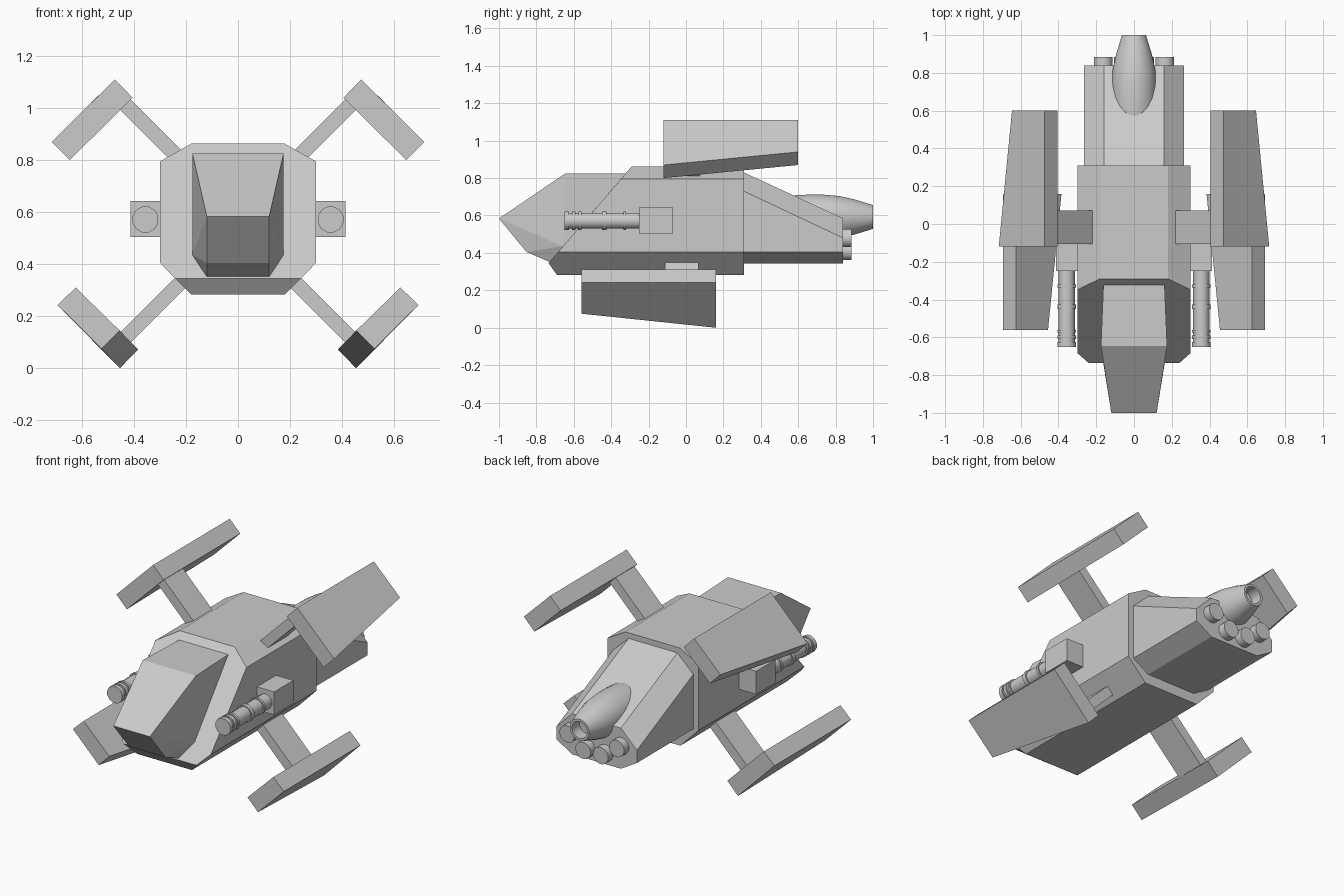
import bpy, bmesh
from math import cos, sin, pi, radians

if "Cube" in bpy.data.objects:
    bpy.data.objects.remove(bpy.data.objects["Cube"])


def finish(name, bm):
    bmesh.ops.recalc_face_normals(bm, faces=bm.faces)
    me = bpy.data.meshes.new(name)
    bm.to_mesh(me)
    bm.free()
    ob = bpy.data.objects.new(name, me)
    bpy.context.collection.objects.link(ob)
    return ob


def solid(name, pts, symmetric=True):
    """Flat-faced convex solid; symmetric adds the x-mirrored points."""
    bm = bmesh.new()
    for x, y, z in pts:
        bm.verts.new((x, y, z))
        if symmetric:
            bm.verts.new((-x, y, z))
    res = bmesh.ops.convex_hull(bm, input=bm.verts)
    loose = {v for v in res["geom_interior"] + res["geom_unused"]
             if isinstance(v, bmesh.types.BMVert)}
    bmesh.ops.delete(bm, geom=list(loose), context='VERTS')
    bmesh.ops.dissolve_limit(bm, angle_limit=radians(1.5), verts=bm.verts, edges=bm.edges)
    return finish(name, bm)


def section(y, xz):
    return [(x, y, z) for x, z in xz]


def lathe(name, profile, x, z, n):
    """Revolve (y, radius) pairs around an axis parallel to y, ends capped."""
    bm = bmesh.new()
    rings = [[bm.verts.new((x + r * cos(2 * pi * (i + .5) / n), y,
                            z + r * sin(2 * pi * (i + .5) / n))) for i in range(n)]
             for y, r in profile]
    for a, b in zip(rings, rings[1:]):
        for i in range(n):
            j = (i + 1) % n
            bm.faces.new((a[i], a[j], b[j], b[i]))
    bm.faces.new(rings[0])
    bm.faces.new(rings[-1])
    ob = finish(name, bm)
    bpy.ops.object.select_all(action='DESELECT')
    ob.select_set(True)
    bpy.context.view_layer.objects.active = ob
    bpy.ops.object.shade_smooth_by_angle(angle=radians(40))
    return ob


# Main hull: octagonal body with raked front and chamfered chin
solid("hull",
      section(.31, [(.18, .863), (.30, .795), (.30, .405), (.18, .283)]) +
      [(.18, -.29, .863), (.30, -.348, .795), (.30, -.683, .405),
       (.241, -.735, .345), (.18, -.69, .283)])

# Cockpit nose
solid("cockpit",
      [(.16, -.28, .825), (.175, -.645, .825), (.12, -1, .584), (.12, -.853, .405),
       (.12, -.725, .35), (.175, -.66, .436), (.16, -.28, .436), (.12, -.28, .35)])

# Tapered tail
solid("tail",
      section(.29, [(.16, .839), (.265, .739), (.265, .405), (.16, .343)]) +
      section(.84, [(.16, .585), (.265, .48), (.265, .405), (.16, .343)]))

# Main engine with hollow exhaust
lathe("main_engine",
      [(.5, .105), (.58, .117), (.66, .121), (.74, .12), (.82, .113), (.9, .095),
       (1, .064), (1, .05), (.93, .05)], 0, .592, 24)

# Small thrusters in an arc below the engine
for i, (x, z) in enumerate([(-.163, .48), (-.058, .41), (.058, .41), (.163, .48)]):
    lathe(f"thruster_{i + 1}", [(.8, .05), (.885, .05)], x, z, 16)

# Gun barrel profile with raised bands
barrel = [(-.2, .044)]
for a, b in [(-.32, -.335), (-.425, -.45), (-.56, -.575), (-.59, -.61), (-.625, -.65)]:
    barrel += [(a, .044), (a, .051), (b, .051)]
    if b > -.65:
        barrel.append((b, .044))

for s, side in ((1, "right"), (-1, "left")):
    def fin(name, front, y0, rear, y1):
        solid(name, section(y0, [(s * x, z) for x, z in front]) +
              section(y1, [(s * x, z) for x, z in rear]), False)

    # Guns
    box = [(.28, .505), (.413, .505), (.413, .642), (.28, .642)]
    fin(f"gun_mount_{side}", box, -.25, box, -.07)
    lathe(f"gun_barrel_{side}", barrel, s * .356, .572, 12)

    # Upper wing plate and strut
    fin(f"upper_wing_{side}",
        [(.474, 1.11), (.716, .87), (.647, .80), (.405, 1.04)], -.12,
        [(.474, 1.11), (.646, .94), (.577, .87), (.405, 1.04)], .60)
    up = [(.18, .80), (.22, .76), (.46, 1.0), (.42, 1.04)]
    fin(f"upper_strut_{side}", up, -.105, up, .072)

    # Lower wing plate and strut
    fin(f"lower_wing_{side}",
        [(.624, .31), (.694, .243), (.524, .075), (.455, .145)], -.56,
        [(.624, .31), (.694, .243), (.454, 0), (.384, .072)], .16)
    low = [(.18, .331), (.22, .371), (.46, .131), (.42, .091)]
    fin(f"lower_strut_{side}", low, -.112, low, .067)
